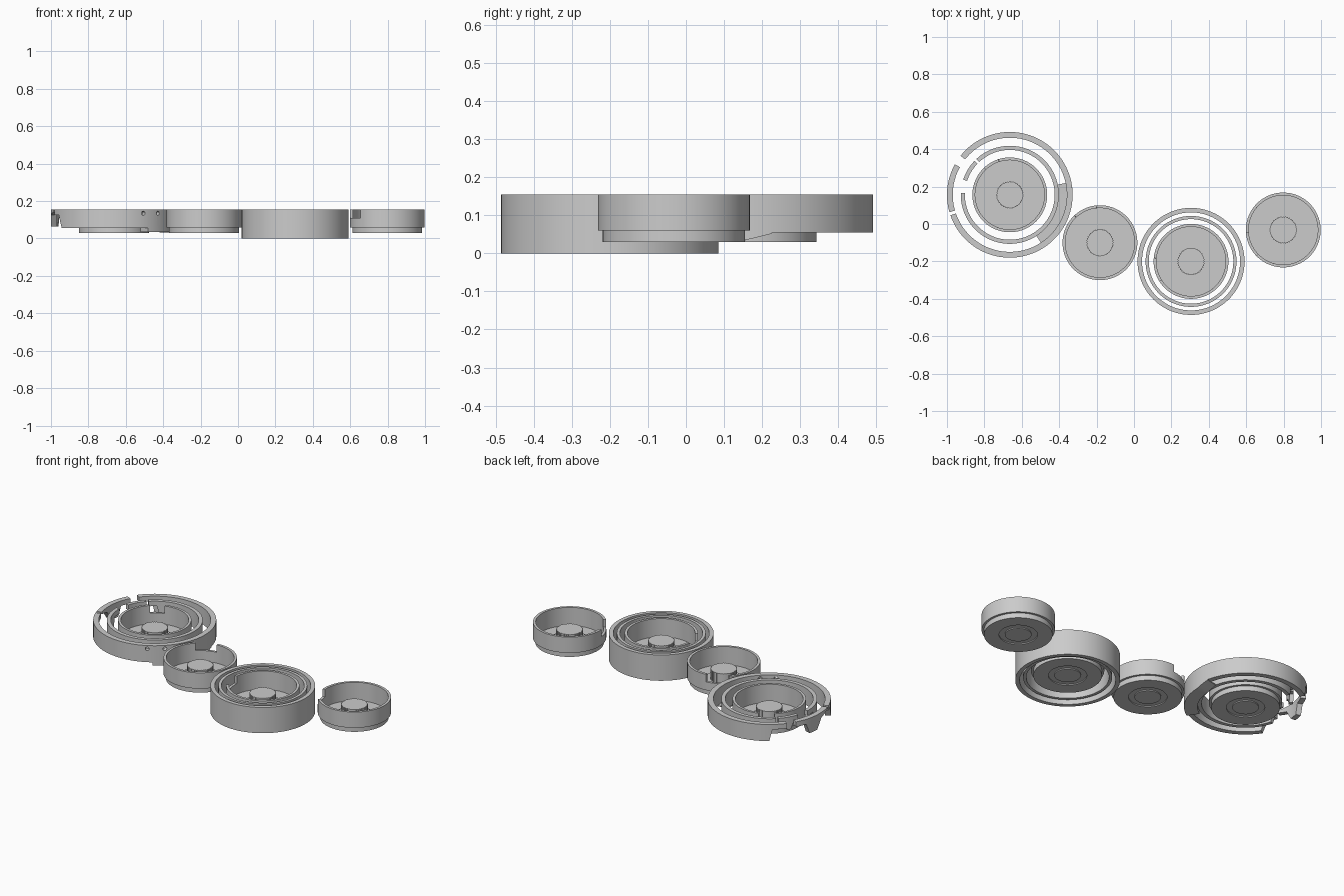
import bpy, bmesh, math
from mathutils import Vector

if "Cube" in bpy.data.objects:
    bpy.data.objects.remove(bpy.data.objects["Cube"])

TOP = 0.155


def finish(bm, name, centre):
    bmesh.ops.remove_doubles(bm, verts=bm.verts, dist=1e-5)
    bmesh.ops.recalc_face_normals(bm, faces=bm.faces)
    me = bpy.data.meshes.new(name)
    bm.to_mesh(me)
    bm.free()
    ob = bpy.data.objects.new(name, me)
    ob.location = (*centre, 0)
    bpy.context.collection.objects.link(ob)
    bpy.context.view_layer.objects.active = ob
    bpy.ops.object.select_all(action='DESELECT')
    ob.select_set(True)
    bpy.ops.object.shade_smooth_by_angle(angle=math.radians(30))
    return ob


def band(name, centre, r0, r1, stations):
    """Curved wall through (angle, bottom z, top z) stations; closes at 360 degrees."""
    rows = []
    for (a, b, t), (a2, b2, t2) in zip(stations, stations[1:]):
        n = max(1, round((a2 - a) / 3))
        for i in range(n):
            f = i / n
            rows.append((a + (a2 - a) * f, b + (b2 - b) * f, t + (t2 - t) * f))
    closed = abs(stations[-1][0] - stations[0][0] - 360) < 1e-4
    if not closed:
        rows.append(stations[-1])
    bm = bmesh.new()
    loops = []
    for a, b, t in rows:
        c, s = math.cos(math.radians(a)), math.sin(math.radians(a))
        loops.append([bm.verts.new((r * c, r * s, z))
                      for r, z in ((r0, b), (r1, b), (r1, t), (r0, t))])
    pairs = list(zip(loops, loops[1:]))
    if closed:
        pairs.append((loops[-1], loops[0]))
    else:
        bm.faces.new(loops[0])
        bm.faces.new(loops[-1])
    for p, q in pairs:
        for k in range(4):
            m = (k + 1) % 4
            bm.faces.new((p[k], p[m], q[m], q[k]))
    return finish(bm, name, centre)


def lathe(name, centre, profile, steps=120):
    bm = bmesh.new()
    vs = [bm.verts.new((r, 0, z)) for r, z in profile]
    es = [bm.edges.new(e) for e in zip(vs, vs[1:])]
    bmesh.ops.spin(bm, geom=vs + es, cent=(0, 0, 0), axis=(0, 0, 1),
                   angle=2 * math.pi, steps=steps)
    return finish(bm, name, centre)


def cup(name, centre, n0, n1):
    # base with a shallow ring groove underneath and a raised hub inside
    lathe(name + "_base", centre, [
        (0, 0.03), (0.072, 0.03), (0.072, 0.036), (0.105, 0.036), (0.105, 0.03),
        (0.187, 0.03), (0.187, 0.06), (0.185, 0.06), (0.185, 0.045),
        (0.105, 0.045), (0.105, 0.05), (0.07, 0.05), (0.07, 0.11), (0, 0.11)])
    # side wall with a notch in the rim
    low = 0.11
    band(name + "_wall", centre, 0.185, 0.2, [
        (n0, 0.06, low), (n1, 0.06, low), (n1 + 0.1, 0.06, TOP),
        (n0 + 359.9, 0.06, TOP), (n0 + 360, 0.06, low)])
    # fine ribs around the hub
    bm = bmesh.new()
    for i in range(40):
        a = math.radians(i * 9)
        geo = bmesh.ops.create_cube(bm, size=1)['verts']
        bmesh.ops.scale(bm, vec=(0.004, 0.005, 0.06), verts=geo)
        bmesh.ops.translate(bm, vec=(0.071, 0, 0.08), verts=geo)
        c, s = math.cos(a), math.sin(a)
        for v in geo:
            x, y = v.co.x, v.co.y
            v.co.x, v.co.y = x * c - y * s, x * s + y * c
    finish(bm, name + "_hub_ribs", centre)


LEFT, MID_LEFT = (-0.664, 0.156), (-0.182, -0.1)
MID_RIGHT, RIGHT = (0.305, -0.2), (0.798, -0.032)

cup("left_cup", LEFT, 108, 133)
cup("middle_left_cup", MID_LEFT, 96, 133)
cup("middle_right_cup", MID_RIGHT, 175, 212)
cup("right_cup", RIGHT, 185, 224)

# whole rings around the third cup
band("deep_outer_ring", MID_RIGHT, 0.262, 0.286, [(0, 0, TOP), (360, 0, TOP)])
band("deep_inner_ring", MID_RIGHT, 0.226, 0.243, [(0, 0.018, TOP), (360, 0.018, TOP)])

# open rings around the first cup, thinning to a rim strip at the gap
Z, STRIP = 0.055, 0.125
outer = band("open_outer_ring", LEFT, 0.305, 0.336, [
    (199, STRIP, TOP), (209, STRIP, TOP), (214, Z, TOP),
    (485, Z, TOP), (488, STRIP, TOP), (501.6, STRIP, TOP)])
band("outer_ring_claw", LEFT, 0.305, 0.336, [
    (151, STRIP, TOP), (162, STRIP, TOP), (166, 0.065, TOP),
    (176, 0.065, TOP), (183, STRIP, TOP), (196, 0.142, TOP)])
band("open_inner_ring", LEFT, 0.24, 0.262, [
    (178, STRIP, TOP), (190, STRIP, TOP), (195, Z, TOP),
    (478, Z, TOP), (482, STRIP, TOP), (493, STRIP, TOP)])
band("inner_ring_claw", LEFT, 0.24, 0.262, [
    (136, STRIP, TOP), (143, STRIP, TOP), (147, 0.08, TOP),
    (152, 0.08, TOP), (156, STRIP, TOP), (162, STRIP, TOP)])

# ledge between the rings that dips below them
band("ramp_ledge", LEFT, 0.262, 0.336, [
    (-57, 0.036, 0.056), (-2, 0.032, 0.056), (12, 0.052, 0.057)])

# pair of small holes through the front of the outer ring
for i, deg in enumerate((-62, -45.5)):
    a = math.radians(deg)
    d = Vector((math.cos(a), math.sin(a), 0))
    bpy.ops.mesh.primitive_cylinder_add(
        vertices=16, radius=0.011, depth=0.08,
        location=Vector((*LEFT, 0.135)) + d * 0.32,
        rotation=d.to_track_quat('Z', 'Y').to_euler())
    cutter = bpy.context.object
    cutter.name = "hole_cutter_%d" % i
    cutter.hide_render = True
    cutter.display_type = 'WIRE'
    mod = outer.modifiers.new("hole", 'BOOLEAN')
    mod.object = cutter
    mod.operation = 'DIFFERENCE'
